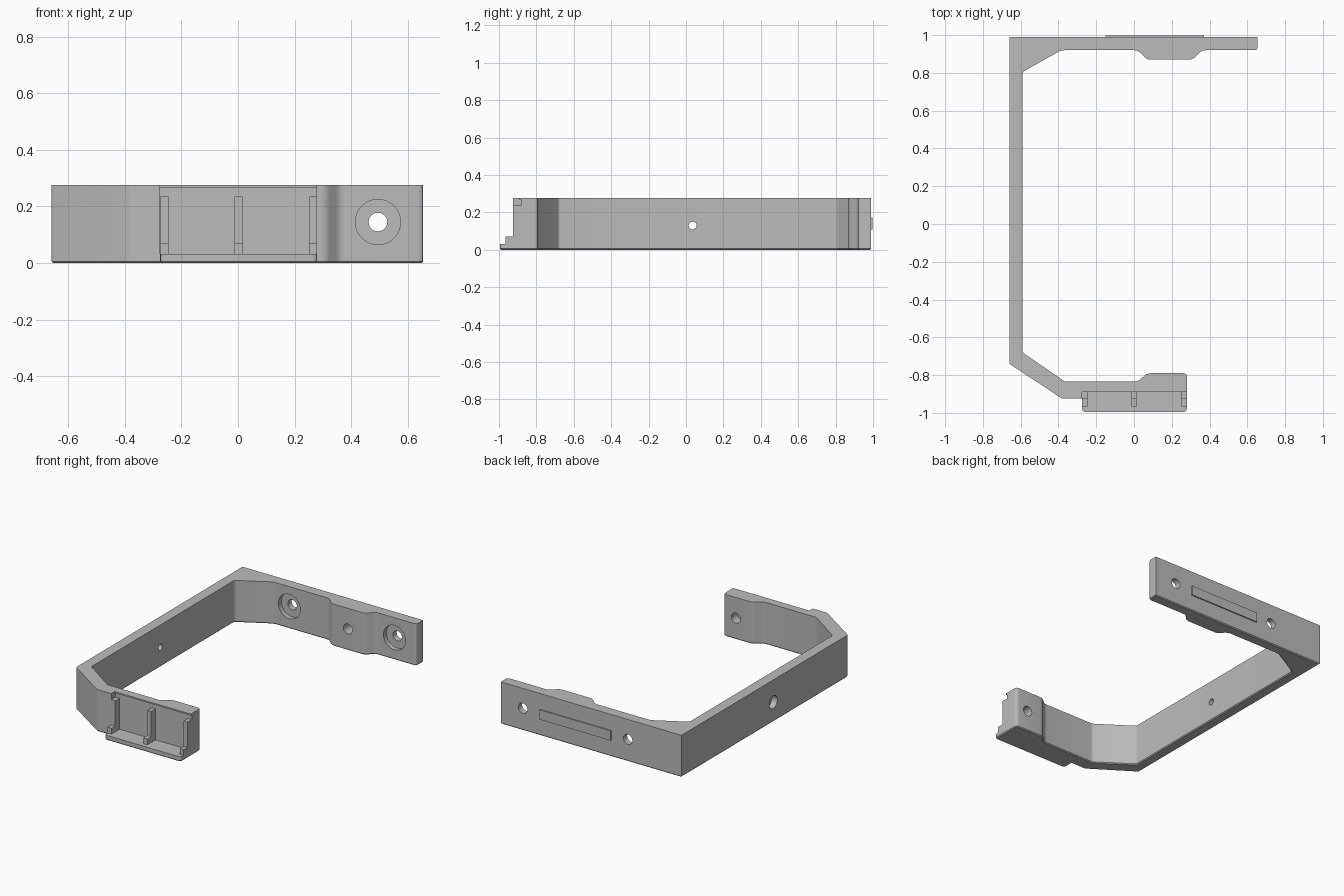
import bpy, bmesh, math
from mathutils import Vector, Matrix

cube = bpy.data.objects.get("Cube")
if cube:
    bpy.data.objects.remove(cube, do_unlink=True)

HEIGHT = 0.276
EDGE = 0.006

grey = bpy.data.materials.new("mid grey plastic")
grey.use_nodes = True
grey.diffuse_color = (0.5, 0.5, 0.5, 1)
grey.node_tree.nodes["Principled BSDF"].inputs["Base Color"].default_value = (0.5, 0.5, 0.5, 1)


def make_object(name, bm):
    bmesh.ops.recalc_face_normals(bm, faces=bm.faces)
    mesh = bpy.data.meshes.new(name)
    bm.to_mesh(mesh)
    bm.free()
    mesh.materials.append(grey)
    obj = bpy.data.objects.new(name, mesh)
    bpy.context.scene.collection.objects.link(obj)
    return obj


def rounded(points):
    """Replace each (x, y, r) corner by a small curve."""
    result = []
    for i, p in enumerate(points):
        here = Vector(p[:2])
        if len(p) == 2:
            result.append(here)
            continue
        before = Vector(points[i - 1][:2])
        after = Vector(points[(i + 1) % len(points)][:2])
        a = here + (before - here).normalized() * p[2]
        b = here + (after - here).normalized() * p[2]
        for k in range(5):
            t = k / 4
            result.append(a * (1 - t) ** 2 + here * 2 * t * (1 - t) + b * t * t)
    return result


def extrude_profile(name, points, height, chamfer=EDGE):
    bm = bmesh.new()
    base = bm.faces.new([bm.verts.new((p.x, p.y, 0)) for p in rounded(points)])
    top = bmesh.ops.extrude_face_region(bm, geom=[base])["geom"]
    bmesh.ops.translate(bm, vec=(0, 0, height),
                        verts=[v for v in top if isinstance(v, bmesh.types.BMVert)])
    # Chamfer the bottom rim
    rim = [e for e in bm.edges if all(v.co.z < 0.0001 for v in e.verts)]
    bmesh.ops.bevel(bm, geom=rim, offset=chamfer, segments=1, affect='EDGES')
    return make_object(name, bm)


def box(name, x, y, z):
    bm = bmesh.new()
    size = [b - a for a, b in (x, y, z)]
    centre = [(a + b) / 2 for a, b in (x, y, z)]
    bmesh.ops.create_cube(bm, size=1, matrix=Matrix.Translation(centre) @ Matrix.Diagonal((*size, 1)))
    return make_object(name, bm)


def drill(target, radius, start, end):
    """Cut a round hole between two points."""
    start, end = Vector(start), Vector(end)
    axis = end - start
    bm = bmesh.new()
    turn = axis.to_track_quat('Z', 'Y').to_matrix().to_4x4()
    bmesh.ops.create_cone(bm, cap_ends=True, segments=32, radius1=radius, radius2=radius,
                          depth=axis.length, matrix=Matrix.Translation((start + end) / 2) @ turn)
    combine(target, make_object("hole_cutter", bm), 'DIFFERENCE')


def combine(target, other, operation):
    mod = target.modifiers.new(operation.lower(), 'BOOLEAN')
    mod.operation, mod.solver, mod.object = operation, 'EXACT', other
    bpy.context.view_layer.objects.active = target
    bpy.ops.object.modifier_apply(modifier=mod.name)
    bpy.data.objects.remove(other, do_unlink=True)


# Bracket frame: long back arm, side wall and short front arm
frame = extrude_profile("bracket_frame", [
    (-0.66, 0.99), (0.655, 0.99), (0.655, 0.92, 0.02),
    (0.36, 0.92, 0.02), (0.31, 0.87, 0.02), (0.07, 0.87, 0.02), (0.02, 0.92, 0.02),
    (-0.385, 0.92, 0.02), (-0.59, 0.805, 0.015),
    (-0.59, -0.68, 0.01), (-0.365, -0.835, 0.01),
    (0.02, -0.835, 0.02), (0.07, -0.79, 0.02), (0.28, -0.79, 0.02),
    (0.28, -0.88), (-0.275, -0.88), (-0.275, -0.925), (-0.38, -0.925, 0.01),
    (-0.66, -0.74, 0.01)], HEIGHT)

# Counterbored screw holes in the back arm
for x in (-0.27, 0.495):
    drill(frame, 0.08, (x, 0.8, 0.145), (x, 0.95, 0.145))
    drill(frame, 0.033, (x, 0.8, 0.145), (x, 1.1, 0.145))

# Blind pin holes in the two facing pads
drill(frame, 0.033, (0.19, 0.8, 0.14), (0.19, 0.95, 0.14))
drill(frame, 0.033, (0.19, -0.7, 0.14), (0.19, -0.85, 0.14))

# Side wall hole, counterbored from outside
drill(frame, 0.021, (-0.8, 0.035, 0.13), (-0.5, 0.035, 0.13))
drill(frame, 0.042, (-0.8, 0.035, 0.13), (-0.62, 0.035, 0.13))

# Slot holder on the front arm: ledge, top lip and three stepped ribs
ledge = extrude_profile("holder_ledge", [
    (-0.275, -0.86), (0.28, -0.86), (0.28, -0.995, 0.02), (-0.275, -0.995, 0.02)], 0.032)
lip = box("holder_top_lip", (-0.275, 0.28), (-0.89, -0.87), (0.266, HEIGHT))
for side, x in (("right", -0.26), ("middle", 0.002), ("left", 0.266)):
    half = 0.014
    box(side + "_rib", (x - half, x + half), (-0.925, -0.87), (0.03, 0.236))
    box(side + "_rib_foot", (x - half, x + half), (-0.965, -0.87), (0.03, 0.07))

# Raised plate on the back of the long arm
box("back_plate", (-0.15, 0.37), (0.98, 0.998), (0.108, 0.172))

# Smooth the rounded corners and bores
bpy.ops.object.select_all(action='DESELECT')
for obj in (frame, ledge):
    obj.select_set(True)
bpy.context.view_layer.objects.active = frame
bpy.ops.object.shade_smooth_by_angle(angle=math.radians(25))
